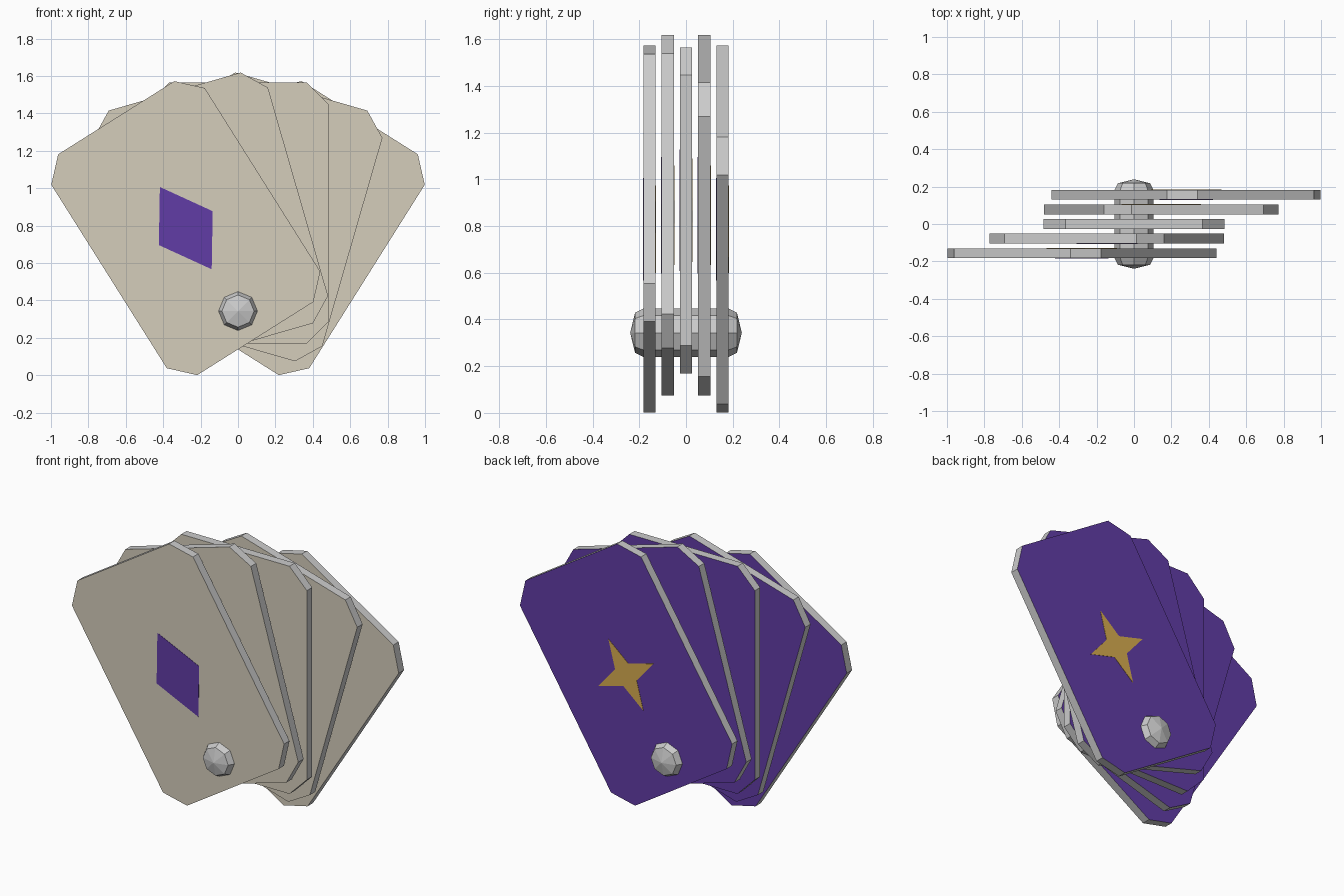
import bpy, bmesh
from math import cos, sin, pi, radians

if "Cube" in bpy.data.objects:
    bpy.data.objects.remove(bpy.data.objects["Cube"])

PIVOT_Z = 0.343      # height of the pin
RISE = 0.524         # card centre above the pin
W, H, C = 0.485, 0.6975, 0.118   # half width, half height, corner cut
T = 0.026            # half thickness
GAP = 0.078          # spacing between cards
STEP = radians(16.1)


def material(name, rgb):
    m = bpy.data.materials.new(name)
    m.diffuse_color = (*rgb, 1)
    m.use_nodes = True
    m.node_tree.nodes["Principled BSDF"].inputs["Base Color"].default_value = m.diffuse_color
    return m


cream = material("cream", (0.66, 0.61, 0.50))
purple = material("purple", (0.12, 0.045, 0.38))
gold = material("gold", (0.68, 0.41, 0.08))


def slab(name, outline, y0, y1, mats, index, loc, turn):
    """Extrude an x/z outline from y0 (front) to y1 (back)."""
    bm = bmesh.new()
    n = len(outline)
    front = [bm.verts.new((x, y0, z + RISE)) for x, z in outline]
    back = [bm.verts.new((x, y1, z + RISE)) for x, z in outline]
    bm.faces.new(front).material_index = index[0]
    bm.faces.new(back[::-1]).material_index = index[1]
    for i in range(n):
        j = (i + 1) % n
        bm.faces.new((front[j], front[i], back[i], back[j])).material_index = index[2]
    bmesh.ops.recalc_face_normals(bm, faces=bm.faces)
    me = bpy.data.meshes.new(name)
    bm.to_mesh(me)
    bm.free()
    for m in mats:
        me.materials.append(m)
    ob = bpy.data.objects.new(name, me)
    ob.location = loc
    ob.rotation_euler = (0, turn, 0)
    bpy.context.collection.objects.link(ob)
    return ob


# Outlines: cut-corner card, diamond and four-pointed star
card = [(W - C, -H), (W, C - H), (W, H - C), (W - C, H),
        (C - W, H), (-W, H - C), (-W, C - H), (C - W, -H)]
diamond = [(0, -0.26), (0.17, 0), (0, 0.26), (-0.17, 0)]
star = []
for k in range(8):
    r = 0.222 if k % 2 == 0 else 0.075
    star.append((r * sin(k * pi / 4), -r * cos(k * pi / 4)))

# Five fanned cards, each with a diamond in front and a star behind
for i in range(-2, 3):
    loc, turn, n = (0, i * GAP, PIVOT_Z), i * STEP, i + 3
    slab(f"card_{n}", card, -T, T, [None, cream, purple], (1, 2, 0), loc, turn)
    slab(f"diamond_{n}", diamond, -T - 0.002, -T + 0.002, [purple], (0, 0, 0), loc, turn)
    slab(f"star_{n}", star, T - 0.002, T + 0.002, [gold], (0, 0, 0), loc, turn)

# Eight-sided pin with bevelled rims and shallow pointed ends
bm = bmesh.new()
profile = [(-0.218, 0.086), (-0.182, 0.104), (0.182, 0.104), (0.218, 0.086)]
rings = [[bm.verts.new((r * cos(k * pi / 4), y, r * sin(k * pi / 4))) for k in range(8)]
         for y, r in profile]
for a, b in zip(rings, rings[1:]):
    for k in range(8):
        j = (k + 1) % 8
        bm.faces.new((a[k], a[j], b[j], b[k]))
for ring, y in ((rings[0], -0.239), (rings[-1], 0.239)):
    tip = bm.verts.new((0, y, 0))
    for k in range(8):
        bm.faces.new((ring[k], ring[(k + 1) % 8], tip))
bmesh.ops.recalc_face_normals(bm, faces=bm.faces)
me = bpy.data.meshes.new("pin")
bm.to_mesh(me)
bm.free()
pin = bpy.data.objects.new("pin", me)
pin.location = (0, 0, PIVOT_Z)
bpy.context.collection.objects.link(pin)
